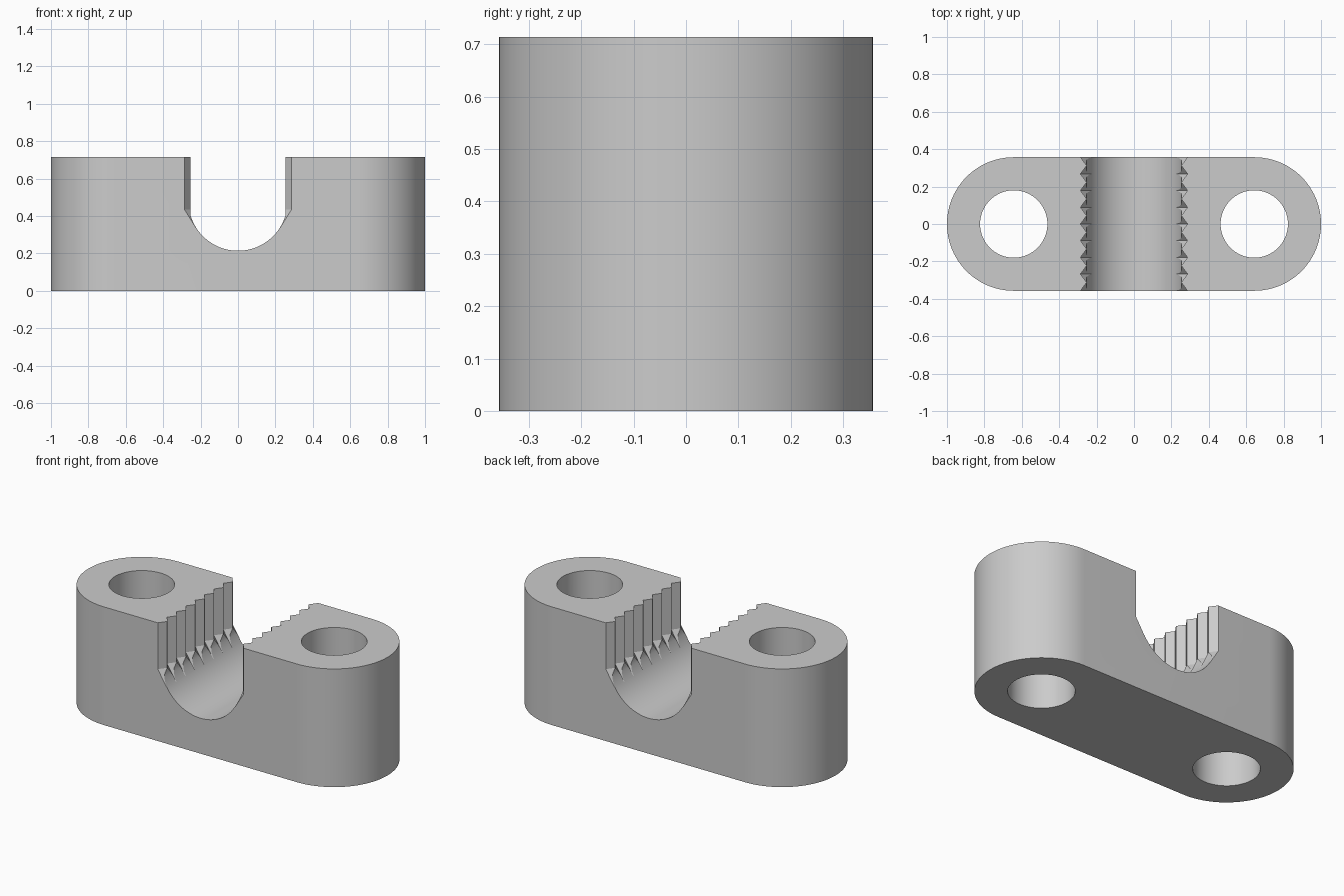
import bpy
import bmesh
from math import sin, cos, pi, asin
from mathutils import Vector

default = bpy.data.objects.get("Cube")
if default:
    bpy.data.objects.remove(default)

HEIGHT = 0.714
RADIUS = 0.357          # half depth and end radius
HOLE_X = 0.643
WALL, VALLEY = 0.254, 0.286
SLOT_R, SLOT_Z = 0.265, 0.479
TEETH = 8

grey = bpy.data.materials.new("plain_grey")
grey.use_nodes = True
grey.diffuse_color = (0.6, 0.6, 0.6, 1)
grey.node_tree.nodes["Principled BSDF"].inputs["Base Color"].default_value = (0.6, 0.6, 0.6, 1)


def arc(cx, cy, r, start, end, steps):
    angles = [start + (end - start) * i / steps for i in range(steps + 1)]
    return [(cx + r * cos(a), cy + r * sin(a)) for a in angles]


def add_prism(bm, points, offset):
    """Extrude a closed loop of 3D points by an offset."""
    face = bm.faces.new([bm.verts.new(p) for p in points])
    top = bmesh.ops.extrude_face_region(bm, geom=[face])["geom"]
    verts = [v for v in top if isinstance(v, bmesh.types.BMVert)]
    bmesh.ops.translate(bm, verts=verts, vec=Vector(offset))


def finish(name, bm):
    bmesh.ops.recalc_face_normals(bm, faces=bm.faces)
    mesh = bpy.data.meshes.new(name)
    bm.to_mesh(mesh)
    bm.free()
    obj = bpy.data.objects.new(name, mesh)
    bpy.context.collection.objects.link(obj)
    mesh.materials.append(grey)
    return obj


# Rounded block
outline = arc(HOLE_X, 0, RADIUS, -pi / 2, pi / 2, 48)
outline += arc(-HOLE_X, 0, RADIUS, pi / 2, 3 * pi / 2, 48)
bm = bmesh.new()
add_prism(bm, [(x, y, 0) for x, y in outline], (0, 0, HEIGHT))
block = finish("clamp_block", bm)

# Two bolt holes
bm = bmesh.new()
for side in (-1, 1):
    ring = arc(side * HOLE_X, 0, 0.18, 0, 2 * pi, 64)[:-1]
    add_prism(bm, [(x, y, -0.1) for x, y in ring], (0, 0, 1))
holes = finish("bolt_hole_cutter", bm)

# Round-bottomed slot
bend = asin(WALL / SLOT_R)
profile = [(-WALL, 0.9)]
profile += arc(0, SLOT_Z, SLOT_R, -pi / 2 - bend, -pi / 2 + bend, 48)
profile.append((WALL, 0.9))
bm = bmesh.new()
add_prism(bm, [(x, -0.5, z) for x, z in profile], (0, 1, 0))
slot = finish("slot_cutter", bm)


# Vertical grooves between the teeth, each ending in a tapered point
def add_groove(bm, side, y):
    inner = 0.242
    pitch = 2 * RADIUS / TEETH
    half = 0.49 * pitch * (VALLEY - inner) / (VALLEY - WALL)
    section = [(VALLEY, y), (inner, y - half), (inner, y + half)]
    high, low = ([bm.verts.new((side * x, v, z)) for x, v in section] for z in (0.9, 0.434))
    tip = bm.verts.new((side * 0.226, y, 0.338))
    bm.faces.new(high)
    for i in range(3):
        j = (i + 1) % 3
        bm.faces.new((high[i], high[j], low[j], low[i]))
        bm.faces.new((low[i], low[j], tip))


bm = bmesh.new()
for side in (-1, 1):
    for k in range(TEETH + 1):
        add_groove(bm, side, -RADIUS + 2 * RADIUS * k / TEETH)
grooves = finish("groove_cutter", bm)

# Cut the block
bpy.context.view_layer.objects.active = block
for cutter in (holes, slot, grooves):
    cut = block.modifiers.new(cutter.name, "BOOLEAN")
    cut.operation = "DIFFERENCE"
    cut.solver = "EXACT"
    cut.use_self = cutter is grooves
    cut.object = cutter
    bpy.ops.object.modifier_apply(modifier=cut.name)
for cutter in (holes, slot, grooves):
    bpy.data.objects.remove(cutter)

bpy.ops.object.select_all(action="DESELECT")
block.select_set(True)
bpy.ops.object.shade_smooth_by_angle(angle=pi / 9)
